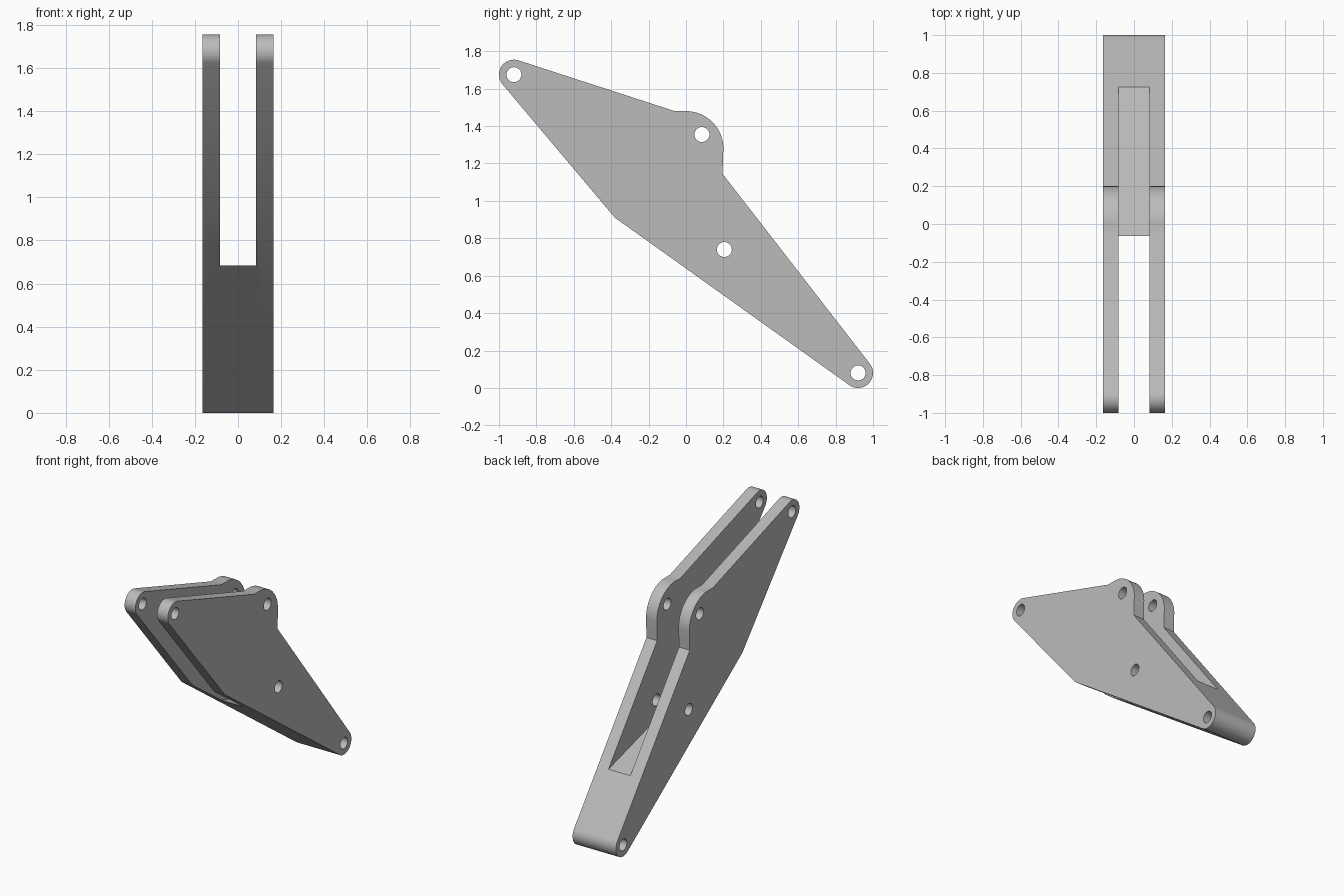
import bpy, bmesh, math
from mathutils import Vector

cube = bpy.data.objects.get("Cube")
if cube:
    bpy.data.objects.remove(cube)

HALF_WIDTH, SLOT_HALF = 0.165, 0.083
END_R, HOLE_R = 0.08, 0.04

# One plain grey
grey = bpy.data.materials.new("plain grey")
grey.use_nodes = True
colour = (0.5, 0.5, 0.5, 1)
grey.diffuse_color = colour
grey.node_tree.nodes["Principled BSDF"].inputs["Base Color"].default_value = colour


def arc(centre, radius, start, end, steps):
    """Points along an arc in the (y, z) plane."""
    return [(centre[0] + radius * math.cos(start + (end - start) * i / steps),
             centre[1] + radius * math.sin(start + (end - start) * i / steps))
            for i in range(steps + 1)]


def tangent_angle(point, centre, side):
    """Angle on the end circle where the line from the point touches it."""
    d = Vector(point) - Vector(centre)
    return math.atan2(d.y, d.x) + side * math.acos(END_R / d.length)


def rounded_end(centre, before, after):
    """Clockwise arc joining two straight edges."""
    start = tangent_angle(before, centre, -1)
    end = tangent_angle(after, centre, 1)
    while end > start:
        end -= math.tau
    return arc(centre, END_R, start, end, 24)


def extrude_profile(name, points, half):
    """Closed solid made by sweeping a (y, z) profile along x."""
    bm = bmesh.new()
    right, left = [[bm.verts.new((x, y, z)) for y, z in points] for x in (-half, half)]
    bm.faces.new(right)
    bm.faces.new(left[::-1])
    for i in range(len(points)):
        bm.faces.new((right[i], right[i - 1], left[i - 1], left[i]))
    bmesh.ops.recalc_face_normals(bm, faces=bm.faces[:])
    mesh = bpy.data.meshes.new(name)
    bm.to_mesh(mesh)
    bm.free()
    mesh.materials.append(grey)
    obj = bpy.data.objects.new(name, mesh)
    bpy.context.scene.collection.objects.link(obj)
    return obj


# Outline of the arm, clockwise from the belly corner
upper_pin, lower_pin = (-0.92, 1.675), (0.92, 0.08)
belly, shoulder, neck = (-0.38, 0.91), (-0.06, 1.48), (0.195, 1.145)
outline = [belly]
outline += rounded_end(upper_pin, belly, shoulder)
outline += [shoulder]
outline += arc((0, 1.28), 0.2, math.pi / 2, 0, 20)
outline += [(0.197, 1.2), neck]
outline += rounded_end(lower_pin, neck, belly)
arm = extrude_profile("forked_lever_arm", outline, HALF_WIDTH)

# Slot with a sloping floor, and four pin holes
slot = [(-1.4, 1.061), (1.2, 0.327), (1.2, 2.2), (-1.4, 2.2)]
cutters = [extrude_profile("slot_cutter", slot, SLOT_HALF)]
for pin in (upper_pin, (0.085, 1.355), (0.205, 0.74), lower_pin):
    circle = arc(pin, HOLE_R, 0, math.tau, 32)[:-1]
    cutters.append(extrude_profile("hole_cutter", circle, 0.3))

for obj in bpy.context.selected_objects:
    obj.select_set(False)
bpy.context.view_layer.objects.active = arm
arm.select_set(True)
for cutter in cutters:
    cutter.hide_render = True
    mod = arm.modifiers.new("cut", "BOOLEAN")
    mod.operation = "DIFFERENCE"
    mod.solver = "EXACT"
    mod.object = cutter
    bpy.ops.object.modifier_apply(modifier=mod.name)
    bpy.data.objects.remove(cutter)

bpy.ops.object.shade_smooth_by_angle(angle=math.radians(30))
